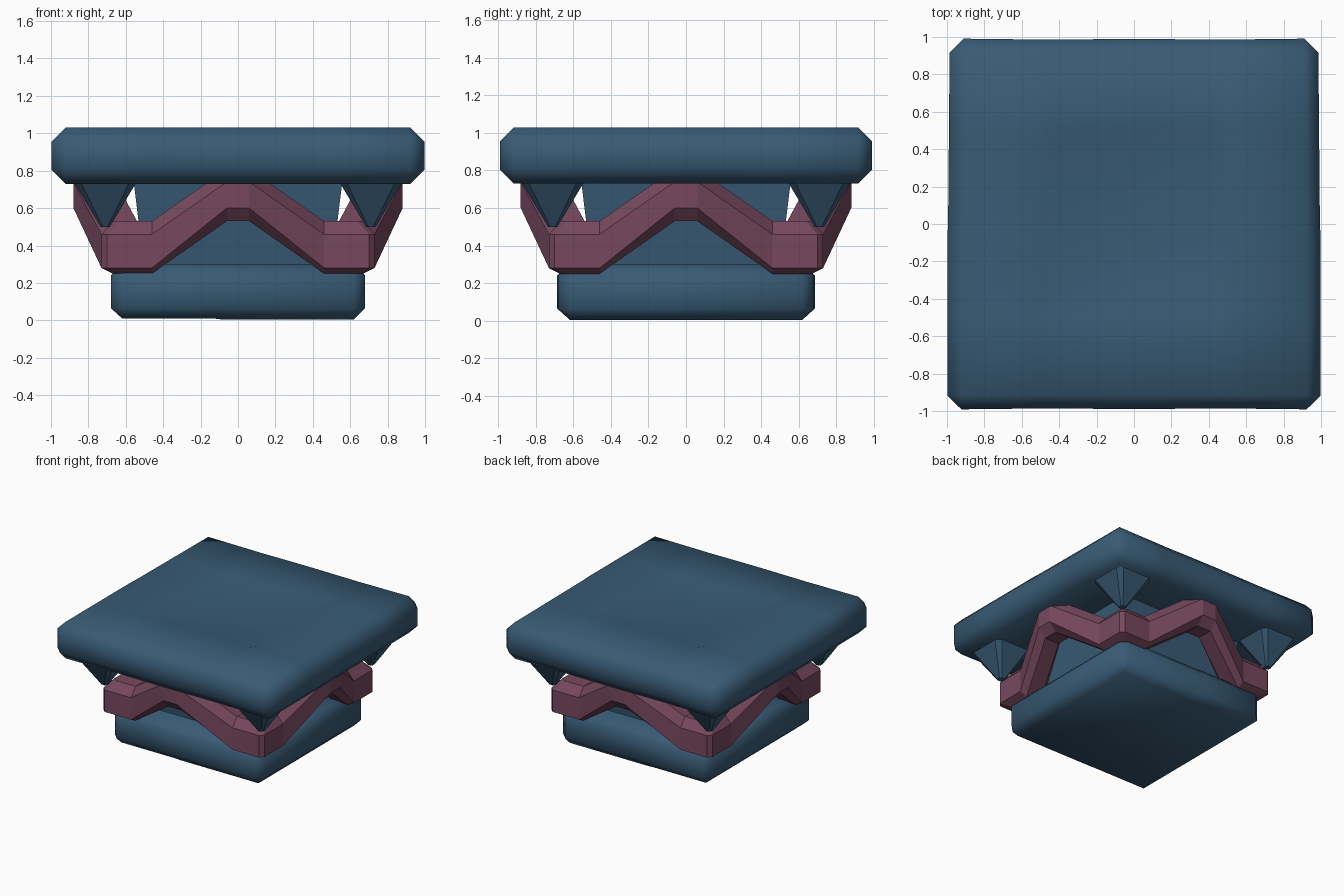
import bpy, bmesh, math
from mathutils import Vector

if "Cube" in bpy.data.objects:
    bpy.data.objects.remove(bpy.data.objects["Cube"])


def material(name, rgb):
    m = bpy.data.materials.new(name)
    m.diffuse_color = (*rgb, 1)
    m.use_nodes = True
    m.node_tree.nodes["Principled BSDF"].inputs["Base Color"].default_value = m.diffuse_color
    return m


BLUE = material("slate blue stone", (0.040, 0.105, 0.178))
PLUM = material("plum band", (0.185, 0.066, 0.112))


def finish(name, bm, mat, smooth=None):
    bmesh.ops.recalc_face_normals(bm, faces=bm.faces)
    me = bpy.data.meshes.new(name)
    bm.to_mesh(me)
    bm.free()
    ob = bpy.data.objects.new(name, me)
    bpy.context.collection.objects.link(ob)
    me.materials.append(mat)
    if smooth:
        bpy.ops.object.select_all(action='DESELECT')
        ob.select_set(True)
        bpy.context.view_layer.objects.active = ob
        bpy.ops.object.shade_smooth_by_angle(angle=math.radians(smooth))
    return ob


def cut(bm, axis, at):
    n = Vector((0, 0, 0))
    n[axis] = 1
    bmesh.ops.bisect_plane(bm, geom=bm.verts[:] + bm.edges[:] + bm.faces[:],
                           plane_co=n * at, plane_no=n)


def slab(half, z0, z1, bevel):
    bm = bmesh.new()
    bmesh.ops.create_cube(bm, size=1)
    for v in bm.verts:
        v.co = (v.co.x * 2 * half, v.co.y * 2 * half, z0 + (v.co.z + .5) * (z1 - z0))
    bmesh.ops.bevel(bm, geom=bm.edges[:], offset=bevel, segments=1,
                    affect='EDGES', profile=.5)
    return bm


# top slab: chamfered, worn edges, shallow square dip in the top
bm = slab(.985, .73, 1.03, .075)
for at in (-.5, -.45, .45, .5):
    cut(bm, 0, at)
    cut(bm, 1, at)
cut(bm, 0, 0)
cut(bm, 1, 0)
cut(bm, 1, -.07)
for v in bm.verts:
    x, y, z = v.co
    if abs(x) > .85:
        v.co.x += math.copysign(.013 if y < -.05 else -.009 * (1 - abs(y)), x)
    if abs(y) > .85:
        v.co.y += math.copysign(.007 - .012 * (1 - abs(x)), y)
    if z > 1.02 and abs(x) < .48 and abs(y) < .48:
        v.co.z -= .012
finish("top_slab", bm, BLUE, 50)

# bottom slab with one small step across the front edge
bm = slab(.68, .005, .30, .06)
cut(bm, 0, -.09)
cut(bm, 0, -.14)
for v in bm.verts:
    if v.co.x < -.11 and abs(v.co.y) > .55:
        v.co.y += math.copysign(.006, v.co.y)
    if v.co.x < -.11 and v.co.z < .02:
        v.co.z += .006
finish("bottom_slab", bm, BLUE, 50)

# flared core joining the slabs
bm = bmesh.new()
bmesh.ops.create_cube(bm, size=2)
for v in bm.verts:
    top = v.co.z > 0
    h = .56 if top else .5
    v.co = (v.co.x * h, v.co.y * h, .76 if top else .27)
finish("core", bm, BLUE)

# tapering corner brackets: inverted pyramids with chamfered corners
for i, (sx, sy) in enumerate(((1, 1), (-1, 1), (-1, -1), (1, -1))):
    bm = bmesh.new()
    rings = []
    for z, h, c in ((.76, .18, .04), (.50, .025, .012)):
        pts = ((h, h - c), (h - c, h), (c - h, h), (-h, h - c),
               (-h, c - h), (c - h, -h), (h - c, -h), (h, c - h))
        rings.append([bm.verts.new((sx * .71 + px, sy * .71 + py, z)) for px, py in pts])
    a, b = rings
    for k in range(8):
        bm.faces.new((a[k], a[k - 1], b[k - 1], b[k]))
    bm.faces.new(a)
    bm.faces.new(b)
    finish(f"corner_bracket_{i + 1}", bm, BLUE)

# arched band: low at the corners, high and bulging at the middle of each side
SECTION = ((0, .07), (0, .21), (.06, .28), (.19, .28),
           (.22, .21), (.22, .07), (.19, 0), (.06, 0))
SIDE = ((-.46, .73, .25), (-.06, .88, .53), (.06, .88, .53), (.46, .73, .25))
bm = bmesh.new()
loops = []
for q in range(4):
    c, s = round(math.cos(q * math.pi / 2)), round(math.sin(q * math.pi / 2))
    for k, (t, d, z) in enumerate(SIDE + ((.70, .73, .25), (.73, .70, .25))):
        ring = []
        for j, (o, h) in enumerate(SECTION):
            u = t - o if k > 3 else t
            w = d - o
            if z < .4 and j in (0, 5):
                h = .03
            # side faces +x, running along +y, then turned by quarter turns
            ring.append(bm.verts.new((w * c - u * s, w * s + u * c, z + h)))
        loops.append(ring)
for i, b in enumerate(loops):
    a = loops[i - 1]
    for k in range(8):
        bm.faces.new((a[k], a[k - 1], b[k - 1], b[k]))
finish("arched_band", bm, PLUM)
